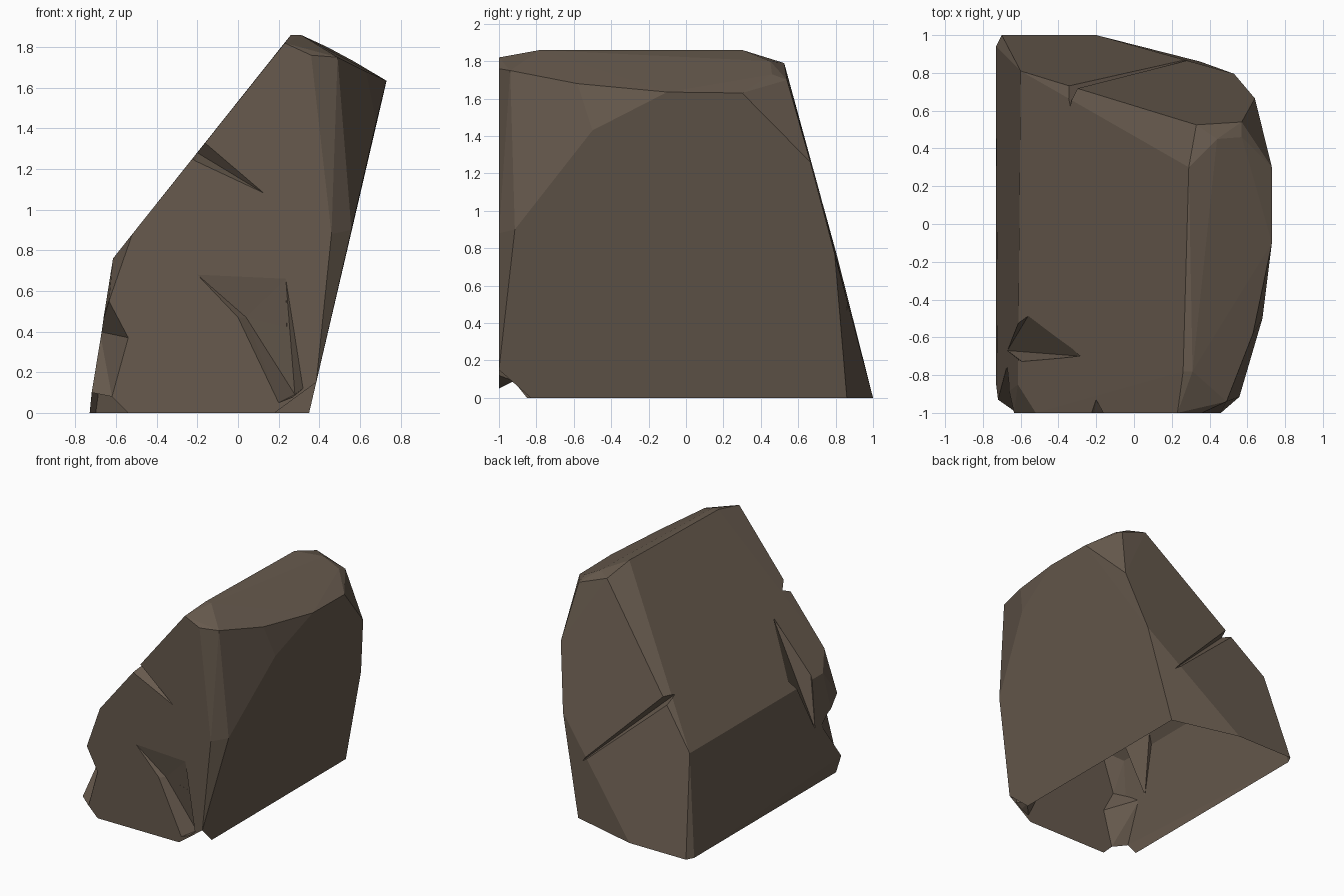
import bpy, bmesh

stone = bpy.data.materials.new("brown stone")
stone.diffuse_color = (0.135, 0.102, 0.075, 1)


def hull(name, points):
    """Solid, flat-faced block wrapped round a few corner points."""
    bm = bmesh.new()
    for p in points:
        bm.verts.new(p)
    bmesh.ops.convex_hull(bm, input=bm.verts)
    loose = [v for v in bm.verts if not v.link_faces]
    bmesh.ops.delete(bm, geom=loose, context='VERTS')
    bmesh.ops.dissolve_limit(bm, angle_limit=0.02, verts=bm.verts, edges=bm.edges)
    bmesh.ops.recalc_face_normals(bm, faces=bm.faces)
    me = bpy.data.meshes.new(name)
    bm.to_mesh(me)
    bm.free()
    me.materials.append(stone)
    ob = bpy.data.objects.new(name, me)
    bpy.context.collection.objects.link(ob)
    return ob


# main boulder
rock = hull("boulder", [
    # foot, with chipped front corners
    (-0.73, -0.85, 0), (-0.54, -1, 0), (-0.62, -1, 0.08), (-0.72, -0.93, 0.10),
    (0.18, -1, 0), (0.28, -1, 0.08), (0.385, -1, 0.15), (0.35, -0.83, 0),
    (0.35, 0.86, 0), (-0.20, 1, 0), (-0.70, 1, 0), (-0.73, 0.94, 0),
    # left shoulder
    (-0.52, -1, 0.88), (-0.635, -1, 0.55), (-0.615, -0.85, 0.76), (-0.60, 0.81, 0.75),
    # front right bevel
    (0.46, -1, 0.88), (0.36, -1, 1.76), (0.49, -0.94, 1.75), (0.558, -0.915, 0.90),
    (0.68, -0.50, 1.43), (0.63, -0.58, 1.68), (0.73, -0.10, 1.635),
    # crest
    (0.23, -1, 1.82), (0.26, -0.78, 1.86), (0.31, -0.78, 1.86), (0.29, 0.30, 1.86),
    (0.73, 0.30, 1.63), (0.44, 0.45, 1.80), (0.57, 0.46, 1.73), (0.57, 0.54, 1.70),
    (0.33, 0.525, 1.79),
    # back right edge
    (0.53, 0.795, 0.77), (0.64, 0.665, 1.26),
])

# notches, cracks and chips cut from the boulder
cuts = {
    "upper_front_notch": [(-0.21, -1, 1.24), (-0.17, -1, 1.335), (0.13, -1.001, 1.08),
                          (-0.20, -0.93, 1.28), (-0.35, -1, 1.35), (-0.21, -1.1, 1.24),
                          (-0.17, -1.1, 1.335)],
    "upper_front_crack": [(-0.20, -1, 0.68), (0, -1, 0.47), (0.235, -1, 0.66),
                          (0.26, -1, 0.40), (0.04, -0.965, 0.47), (0.24, -0.965, 0.42),
                          (0.03, -1.1, 0.55), (0.24, -1.1, 0.50)],
    "lower_front_crack": [(0, -1, 0.47), (0.235, -1, 0.66), (0.20, -1, 0.05),
                          (0.32, -1, 0.12), (0.04, -0.965, 0.47), (0.24, -0.965, 0.42),
                          (0.28, -0.92, 0.09), (0.05, -1.1, 0.46), (0.25, -1.1, 0.06)],
    "left_gash": [(-0.28, -0.70, 1.17), (-0.55, -0.47, 0.86), (-0.67, -0.67, 0.40),
                  (-0.59, -0.73, 0.80), (-0.54, -0.68, 0.78), (-0.8, -0.60, 0.70),
                  (-0.65, -0.60, 1.10)],
    "left_edge_chip": [(-0.54, -1, 0.37), (-0.635, -1, 0.55), (-0.68, -0.74, 0.40),
                       (-0.62, -1, 0.08), (-0.72, -0.93, 0.10), (-0.75, -1.05, 0.35)],
    "back_notch": [(-0.40, 0.85, 1.03), (-0.30, 0.85, 1.16), (-0.35, 0.62, 1.09),
                   (0.36, 0.875, 0.42), (-0.45, 0.80, 1.20)],
}
cutters = []
for name, pts in cuts.items():
    cutter = hull(name + "_cutter", pts)
    cutter.hide_render = True
    cutters.append(cutter)
    mod = rock.modifiers.new(name, 'BOOLEAN')
    mod.operation = 'DIFFERENCE'
    mod.solver = 'EXACT'
    mod.object = cutter

# bake the cuts, then leave the underside open as a hollow shell
dg = bpy.context.evaluated_depsgraph_get()
bm = bmesh.new()
bm.from_object(rock, dg)
bm.normal_update()
under = [f for f in bm.faces
         if f.normal.z < -0.3 and f.calc_center_median().z < 0.13
         and max(v.co.z for v in f.verts) < 0.2]
bmesh.ops.delete(bm, geom=under, context='FACES')
rock.modifiers.clear()
bm.to_mesh(rock.data)
bm.free()
for c in cutters:
    bpy.data.objects.remove(c)
